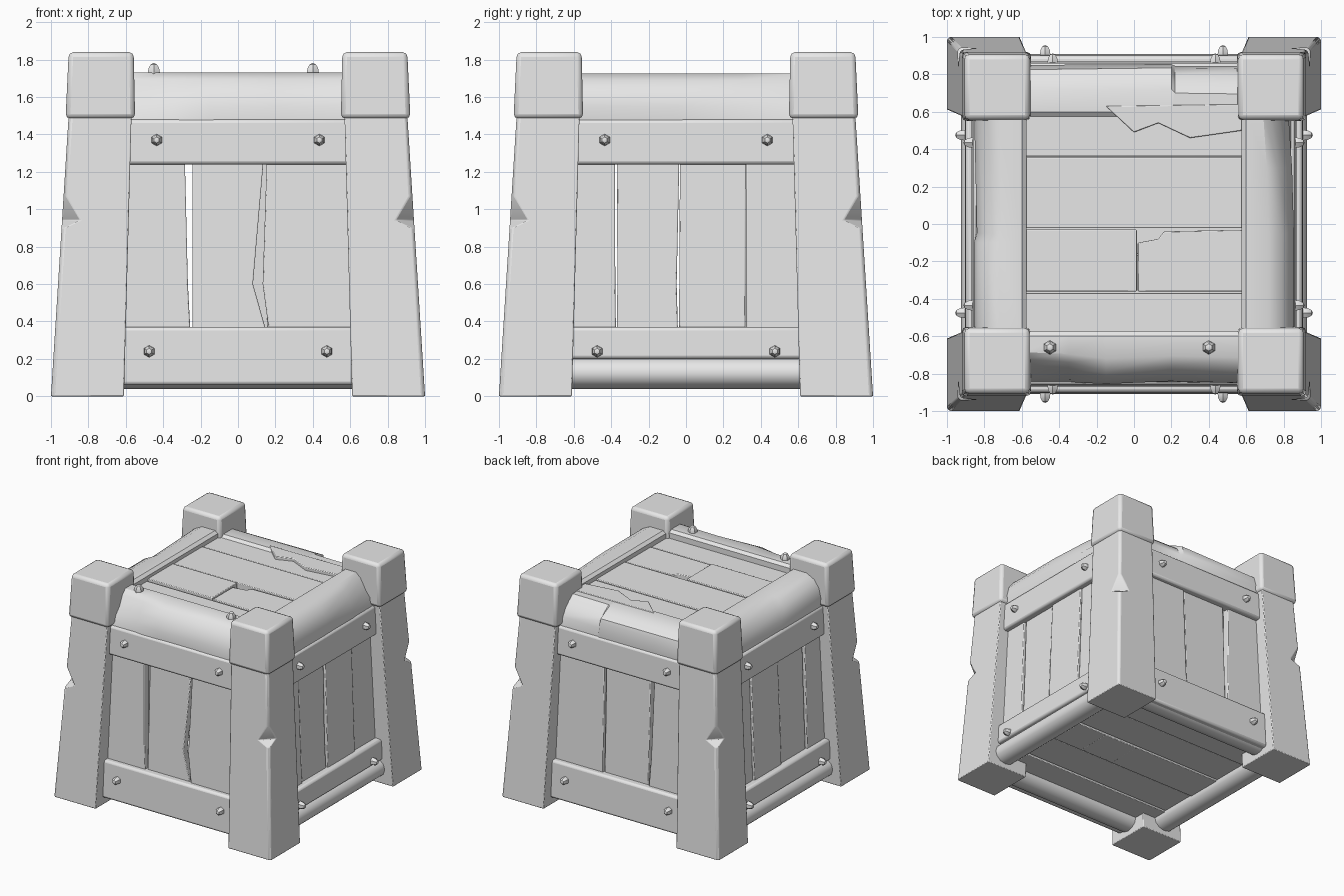
import bpy, bmesh, math
from mathutils import Matrix

cube = bpy.data.objects.get("Cube")
if cube:
    bpy.data.objects.remove(cube, do_unlink=True)

grey = bpy.data.materials.new("plain_grey")
grey.use_nodes = True
grey.diffuse_color = (0.8, 0.8, 0.8, 1)
grey.node_tree.nodes["Principled BSDF"].inputs["Base Color"].default_value = (0.8, 0.8, 0.8, 1)

SIDES = ["front", "right", "back", "left"]


def finish(name, bm, turn=0, bevel=0.0):
    """Turn the part to its side of the crate, then bevel and shade it."""
    bmesh.ops.recalc_face_normals(bm, faces=bm.faces)
    bm.transform(Matrix.Rotation(turn * math.pi / 2, 4, 'Z'))
    mesh = bpy.data.meshes.new(name)
    bm.to_mesh(mesh)
    bm.free()
    mesh.materials.append(grey)
    obj = bpy.data.objects.new(name, mesh)
    bpy.context.collection.objects.link(obj)
    bpy.ops.object.select_all(action='DESELECT')
    obj.select_set(True)
    bpy.context.view_layer.objects.active = obj
    bpy.ops.object.shade_smooth_by_angle(angle=math.radians(35))
    if bevel:
        mod = obj.modifiers.new("soft_edges", 'BEVEL')
        mod.width = bevel
        mod.segments = 2
        mod.angle_limit = math.radians(40)
    return obj


def loft(name, rings, turn=0, bevel=0.0):
    """Skin equal-length rings of points into a closed solid."""
    bm = bmesh.new()
    loops = [[bm.verts.new(p) for p in ring] for ring in rings]
    n = len(loops[0])
    for a, b in zip(loops, loops[1:]):
        for i in range(n):
            j = (i + 1) % n
            bm.faces.new((a[i], a[j], b[j], b[i]))
    bm.faces.new(loops[0])
    bm.faces.new(loops[-1])
    return finish(name, bm, turn, bevel)


def wall(z):
    """Distance of the leaning rail surface from the middle."""
    return 0.912 - 0.035 * z


def post(side, turn):
    # the chamfer opens suddenly to form the chip on the outer edge
    rings = []
    for z, chip in [(0, 0.015), (0.9, 0.015), (0.94, 0.1), (1.07, 0.015), (1.5, 0.015)]:
        i, o = 0.61 - 0.027 * z, 1.0 - 0.063 * z
        rings.append([(i, -i, z), (i, -o, z), (o - chip, -o, z), (o, chip - o, z), (o, -i, z)])
    loft("corner_post_" + side, rings, turn, 0.006)
    rings = []
    for z, i, o in [(1.485, 0.55, 0.922), (1.84, 0.558, 0.905)]:
        rings.append([(i, -i, z), (i, -o, z), (o, -o, z), (o, -i, z)])
    loft("post_cap_" + side, rings, turn, 0.025)


def rail(name, z0, z1, turn):
    a, b = wall(z0), wall(z1)
    rings = [[(x, -a, z0), (x, -b, z1), (x, 0.1 - b, z1), (x, 0.1 - a, z0)] for x in (-0.62, 0.62)]
    loft(name, rings, turn, 0.018)


def top_beam(name, turn, height, stations):
    # rounded beam whose outer shoulder is dented at some stations
    rings = []
    for x, d in stations:
        rings.append([(x, -0.845, 1.46), (x, -0.855 + d * 0.5, 1.55), (x, -0.835 + d, 1.63 - d * 0.3),
                      (x, -0.79 + d, height - 0.035), (x, -0.72 + d * 0.5, height),
                      (x, -0.6, height), (x, -0.575, height - 0.02), (x, -0.575, 1.46)])
    loft(name, rings, turn)


def bottom_beam(name, turn, outer):
    rings = []
    for x in (-0.66, 0.66):
        ring = []
        for k in range(12):
            a = k * math.pi / 6
            ring.append((x, -(outer - 0.1) + 0.1 * math.cos(a), 0.125 + 0.085 * math.sin(a)))
        rings.append(ring)
    loft(name, rings, turn)


def wall_plank(name, outline, turn, inset):
    rings = []
    for depth in (0, 0.06):
        rings.append([(x, -(wall(z) - inset - depth), z) for x, z in outline])
    loft(name, rings, turn, 0.006)


def flat_plank(name, outline, top, thick=0.05):
    loft(name, [[(x, y, z) for x, y in outline] for z in (top - thick, top)], 0, 0.005)


def bolt(name, x, y, z, turn=0, radius=0.032, up=False):
    bm = bmesh.new()
    bmesh.ops.create_uvsphere(bm, u_segments=6, v_segments=6, radius=radius)
    bm.transform(Matrix.Diagonal((1, 1, 1.5, 1)))
    if not up:
        bm.transform(Matrix.Rotation(math.pi / 2, 4, 'X'))
    bm.transform(Matrix.Translation((x, y, z)))
    finish(name, bm, turn)


def box(x0, x1, y0, y1):
    return [(x0, y0), (x1, y0), (x1, y1), (x0, y1)]


# dents along each top beam
DENTS = [
    [(-0.6, 0.07), (-0.35, 0.05), (-0.15, 0.0), (0.2, 0.03), (0.6, 0.01)],
    [(-0.6, 0.0), (-0.05, 0.0), (0.3, 0.02), (0.6, 0.06)],
    [(-0.6, 0.05), (-0.22, 0.04), (-0.2, 0.0), (0.6, 0.01)],
    [(-0.6, 0.0), (0.05, 0.03), (0.1, 0.0), (0.6, 0.0)],
]
TOPS = [1.73, 1.725, 1.69, 1.725]

# plank edges on each wall: (x at top, x at middle, x at bottom) for both edges
BROAD = [
    [(-0.63, -0.63, -0.63), (-0.285, -0.268, -0.252)],
    [(-0.243, -0.243, -0.243), (0.14, 0.08, 0.165)],
    [(0.155, 0.132, 0.172), (0.63, 0.63, 0.63)],
]
BROAD_BACK = [
    [(-0.63, -0.63, -0.63), (-0.175, -0.17, -0.165)],
    [(-0.165, -0.16, -0.16), (0.243, 0.243, 0.243)],
    [(0.285, 0.27, 0.252), (0.63, 0.63, 0.63)],
]
NARROW = [
    [(-0.63, -0.63, -0.63), (-0.38, -0.378, -0.374)],
    [(-0.369, -0.367, -0.37), (-0.035, -0.05, -0.042)],
    [(-0.032, -0.036, -0.037), (0.32, 0.318, 0.317)],
    [(0.322, 0.322, 0.322), (0.63, 0.63, 0.63)],
]
NARROW_LEFT = [[tuple(-v for v in b), tuple(-v for v in a)] for a, b in NARROW]
WALLS = [BROAD, NARROW, BROAD_BACK, NARROW_LEFT]
HEIGHTS = (1.3, 0.6, 0.3)

# the four sides
for turn, side in enumerate(SIDES):
    post(side, turn)
    top_beam("top_beam_" + side, turn, TOPS[turn], DENTS[turn])
    rail("upper_rail_" + side, 1.24, 1.48, turn)
    broad = turn % 2 == 0
    rail("lower_rail_" + side, 0.06 if broad else 0.2, 0.37, turn)
    bottom_beam("bottom_beam_" + side, turn, 0.9 if broad else 0.925)
    for n, (left, right) in enumerate(WALLS[turn]):
        outline = list(zip(left, HEIGHTS)) + list(zip(right, HEIGHTS))[::-1]
        wall_plank("wall_plank_%s_%d" % (side, n), outline, turn, 0.045 + 0.012 * (n % 2))
    for x in (-1, 1):
        bolt("upper_bolt_" + side, x * 0.435, -wall(1.37), 1.37, turn)
        bolt("lower_bolt_" + side, x * 0.475, -wall(0.24) - 0.005, 0.24, turn)

# lid planks
flat_plank("lid_plank_front", box(-0.62, 0.62, -0.62, -0.37), 1.665)
flat_plank("lid_plank_short", box(-0.62, 0.015, -0.36, -0.03), 1.68)
flat_plank("lid_plank_chipped", [(0.02, -0.36), (0.62, -0.36), (0.62, -0.03), (0.16, -0.04),
                                 (0.13, -0.08), (0.02, -0.1)], 1.67)
flat_plank("lid_plank_middle", box(-0.62, 0.62, -0.022, 0.355), 1.675)
flat_plank("lid_plank_back", box(-0.62, 0.62, 0.362, 0.63), 1.67)
flat_plank("lid_splinter", [(-0.15, 0.63), (0, 0.49), (0.13, 0.54), (0.3, 0.46), (0.58, 0.5),
                            (0.58, 0.64)], 1.695, 0.03)
for x in (-0.45, 0.4):
    bolt("lid_bolt", x, -0.66, 1.725, 0, 0.038, True)

# floor planks
for n in range(5):
    y = -0.8 + n * 0.32
    flat_plank("floor_plank_%d" % n, box(-0.8, 0.8, y, y + 0.313), 0.17 + 0.008 * (n % 2))
flat_plank("floor_patch", box(0.1, 0.42, -0.15, 0.15), 0.127, 0.008)
